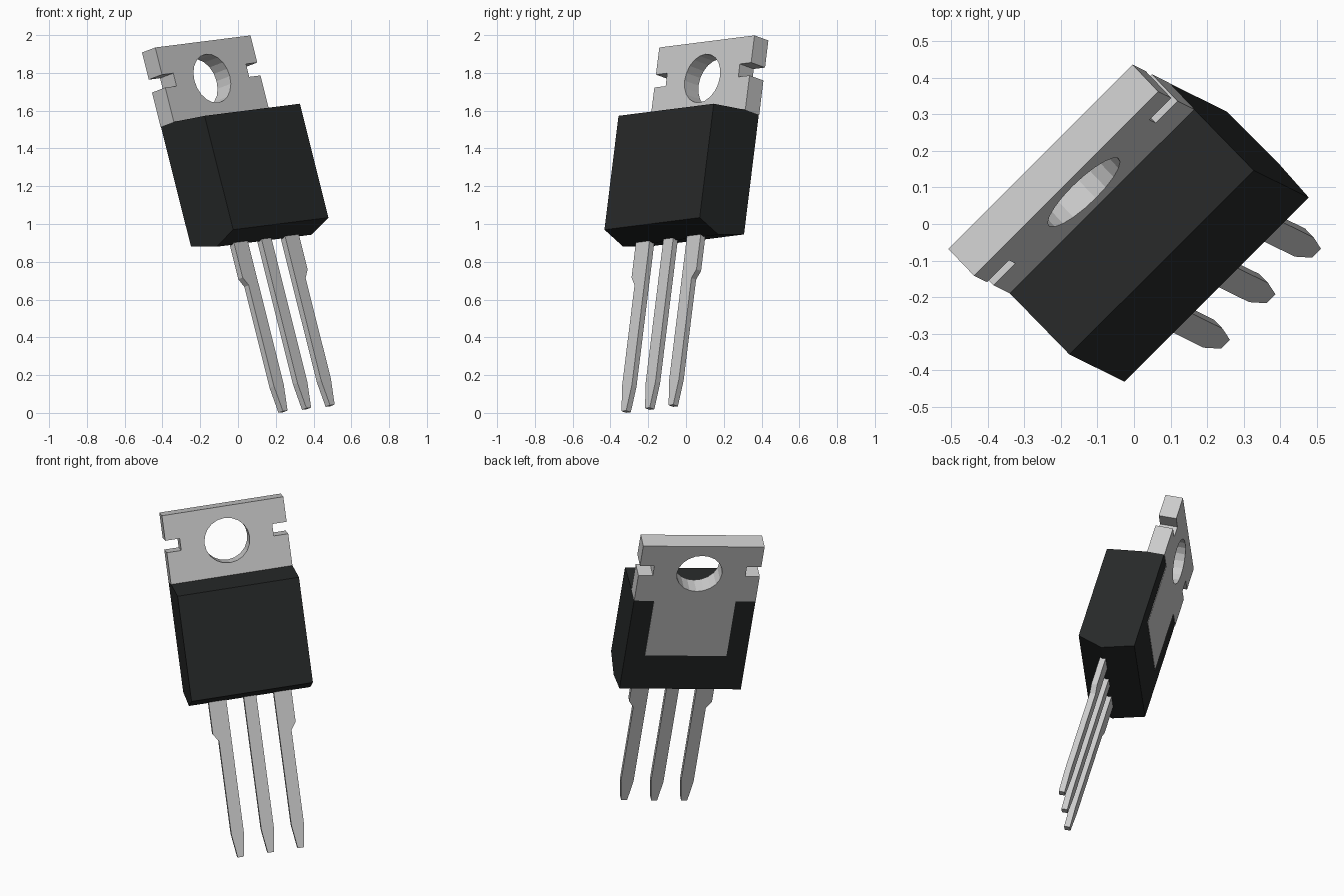
import bpy
from math import sin, cos, pi
from mathutils import Matrix, Vector

if "Cube" in bpy.data.objects:
    bpy.data.objects.remove(bpy.data.objects["Cube"])

# Tilted frame of the whole part: width, backward and length directions
up = Vector((-0.241, 0.119, 0.963)).normalized()
side = Vector((0.704, 0.704, 0.091))
side = (side - up * side.dot(up)).normalized()
back = up.cross(side)
FRAME = Matrix((side, back, up)).transposed().to_4x4() @ Matrix.Translation((0.1225, 0, 0))

# Outline planes: facing the front (x, z) or facing the side (y, z)
FACING_FRONT = Matrix.Rotation(pi / 2, 4, 'X')
FACING_SIDE = Matrix(((0, 0, 1), (1, 0, 0), (0, 1, 0))).to_4x4()


def plate(name, outlines, thickness, plane, offset=(0, 0, 0), material=None):
    """Extrude closed outlines (inner ones become holes) into a flat-faced mesh."""
    curve = bpy.data.curves.new(name, 'CURVE')
    curve.dimensions = '2D'
    curve.fill_mode = 'BOTH'
    curve.extrude = thickness / 2
    for pts in outlines:
        spline = curve.splines.new('POLY')
        spline.points.add(len(pts) - 1)
        for p, (x, y) in zip(spline.points, pts):
            p.co = (x, y, 0, 1)
        spline.use_cyclic_u = True
        spline.use_smooth = False
    temp = bpy.data.objects.new(name + "_outline", curve)
    bpy.context.collection.objects.link(temp)
    bpy.context.view_layer.update()
    mesh = bpy.data.meshes.new_from_object(temp)
    bpy.data.objects.remove(temp)
    mesh.materials.clear()
    if material:
        mesh.materials.append(material)
    ob = bpy.data.objects.new(name, mesh)
    ob.matrix_world = FRAME @ Matrix.Translation(offset) @ plane
    bpy.context.collection.objects.link(ob)
    return ob


black = bpy.data.materials.new("black_plastic")
black.diffuse_color = (0.02, 0.022, 0.022, 1)
black.use_nodes = True
black.node_tree.nodes["Principled BSDF"].inputs["Base Color"].default_value = black.diffuse_color

W = 0.358  # half width

# Moulded body: side profile with drafted top and ridged bottom
plate("body", [[(-0.195, 0.885), (-0.38, 0.835), (-0.531, 0.889),
                (-0.531, 1.515), (-0.297, 1.543), (-0.195, 1.543)]],
      2 * W, FACING_SIDE, material=black)

# Metal tab with side notches, screw hole and the narrower pad on the back
half = [(0.24, 1.135), (0.24, 1.543), (W, 1.543), (W, 1.732),
        (W - 0.085, 1.732), (W - 0.085, 1.803), (W, 1.803), (W, 1.952)]
outline = half + [(-x, z) for x, z in reversed(half)]
hole = [(0.133 * cos(i * pi / 10), 1.749 + 0.133 * sin(i * pi / 10)) for i in range(20)]
plate("metal_tab", [outline, hole], 0.105, FACING_FRONT, (0, -0.2445, 0))

# Three pointed legs; the outer two are wider on their outer side near the body
for name, s in (("left_leg", -1), ("middle_leg", 0), ("right_leg", 1)):
    h = 0.037
    pts = [(-h, 0.9), (-h, 0.05), (-0.0175, -0.089), (0.0175, -0.089), (h, 0.05)]
    if s:
        pts += [(h, 0.605), (h + 0.03, 0.65), (h + 0.03, 0.9)]
    else:
        pts += [(h, 0.9)]
    if s < 0:
        pts = [(-x, z) for x, z in pts]
    plate(name, [pts], 0.035, FACING_FRONT, (0.177 * s, -0.3825, 0))
